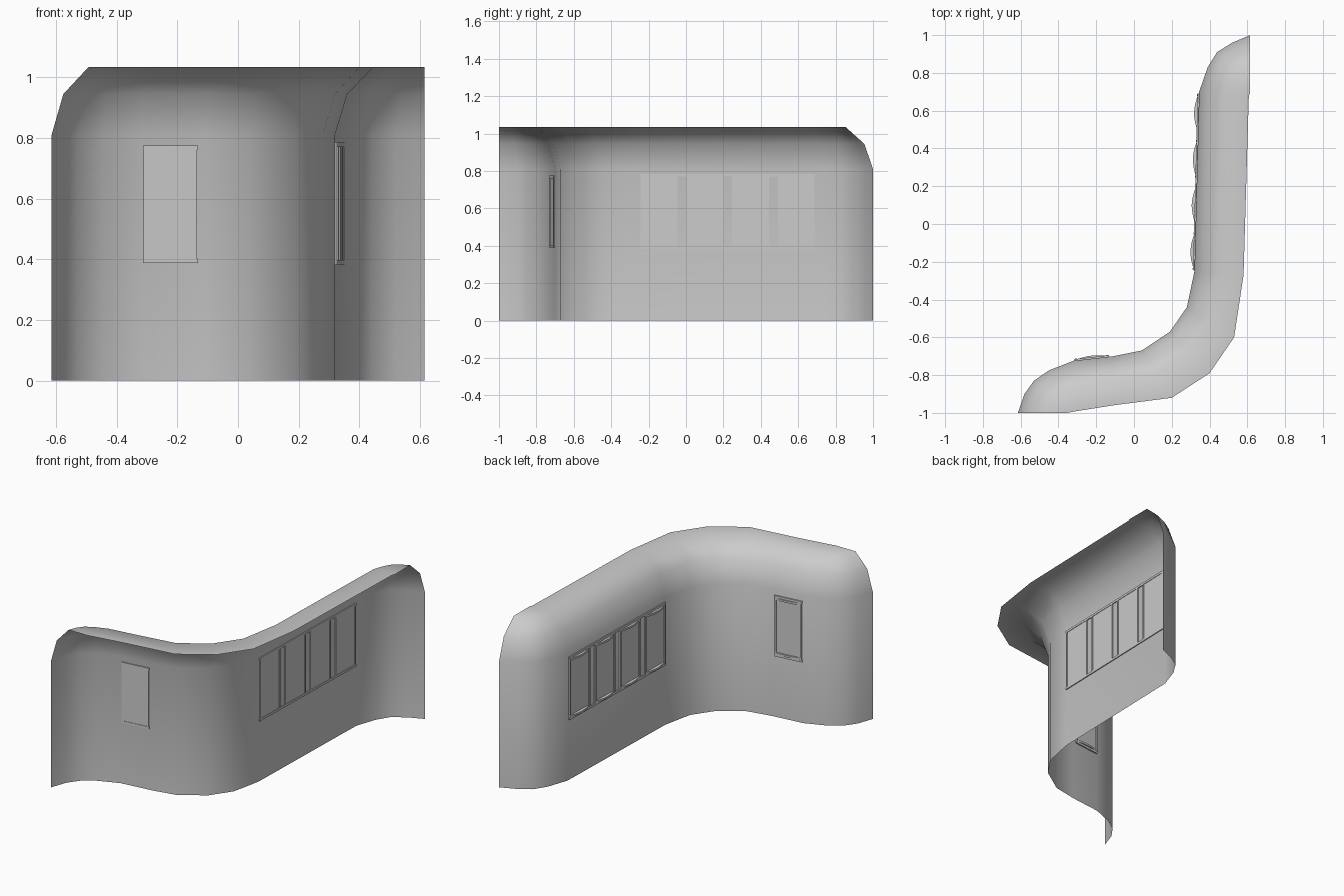
import bpy, math
from mathutils import Vector

if "Cube" in bpy.data.objects:
    bpy.data.objects.remove(bpy.data.objects["Cube"])

def make(name, verts, faces, angle=30):
    me = bpy.data.meshes.new(name)
    me.from_pydata(verts, [], faces)
    me.update()
    ob = bpy.data.objects.new(name, me)
    bpy.context.collection.objects.link(ob)
    bpy.ops.object.select_all(action='DESELECT')
    ob.select_set(True)
    bpy.context.view_layer.objects.active = ob
    bpy.ops.object.shade_smooth_by_angle(angle=math.radians(angle))
    return ob

# Wall shell: plan path of the wall paired with plan path of the roof edge
wall = [(-.615, -1), (-.58, -.9), (-.53, -.83), (-.45, -.775), (-.32, -.724),
        (-.11, -.7), (.04, -.67), (.19, -.57), (.28, -.44), (.32, -.25),
        (.345, .7), (.39, .83), (.44, .91), (.52, .96), (.615, 1)]
edge = [(-.365, -1), (-.36, -1), (-.355, -1), (-.345, -.998), (-.3, -.99),
        (-.11, -.96), (.2, -.92), (.4, -.79), (.53, -.6), (.58, -.27),
        (.608, .68), (.612, .685), (.614, .69), (.615, .695), (.615, .7)]
# profile: fraction of the way to the roof edge, height
profile = [(0, 0), (0, .81), (.155, .945), (.49, 1.035), (1, 1.035)]
verts, faces = [], []
for w, e in zip(wall, edge):
    for t, z in profile:
        p = Vector(w).lerp(Vector(e), t)
        verts.append((p.x, p.y, z))
k = len(profile)
for i in range(len(wall) - 1):
    for j in range(k - 1):
        a = i * k + j
        faces.append((a, a + k, a + k + 1, a + 1))
make("wall_shell", verts, faces, 60)

def prism(name, origin, along, back, outline, z0, z1):
    """Extrude an (along, back) outline vertically."""
    pts = [origin + along * u + back * v for u, v in outline]
    n = len(pts)
    vs = [(p.x, p.y, z) for z in (z0, z1) for p in pts]
    fs = [tuple(range(n))[::-1], tuple(range(n, 2 * n))]
    fs += [(i, (i + 1) % n, n + (i + 1) % n, n + i) for i in range(n)]
    return make(name, vs, fs)

def rect(u0, u1, v0, v1):
    return [(u0, v0), (u1, v0), (u1, v1), (u0, v1)]

def window_row(name, start, end, panes, z0, z1, bulge):
    o, e = Vector(start), Vector(end)
    d = (e - o).normalized()
    back = Vector((-d.y, d.x))
    length = (e - o).length
    b = .014
    # head and sill rails
    for part, a, c in (("sill_rail", z0, z0 + b), ("head_rail", z1 - b, z1)):
        prism(f"{name}_{part}", o, d, back, rect(0, length, -.006, .008), a, c)
    for i, (u0, u1) in enumerate(panes):
        # side posts, pane and curved sill and head
        for s, a in (("left", u0), ("right", u1 - .01)):
            prism(f"{name}_{s}_post_{i}", o, d, back,
                  rect(a, a + .01, -.006, .01), z0 + b, z1 - b)
        prism(f"{name}_pane_{i}", o, d, back,
              rect(u0 + .01, u1 - .01, -.003, .003), z0 + b, z1 - b)
        arc = [(u0 + (u1 - u0) * t / 8, .004 + bulge * math.sin(math.pi * t / 8))
               for t in range(9)]
        for part, a in (("curved_sill", z0 + b), ("curved_head", z1 - b - .012)):
            prism(f"{name}_{part}_{i}", o, d, back, arc, a, a + .012)

# Four windows on the long wall
window_row("long_wall_window", (.3203, -.245), (.3447, .69),
           [(.003 + i * .2445, .2 + i * .2445) for i in range(4)], .383, .785, .02)
# Single window on the short wall
window_row("short_wall_window", (-.314, -.7233), (-.133, -.7026),
           [(.002, .180)], .388, .775, .012)
